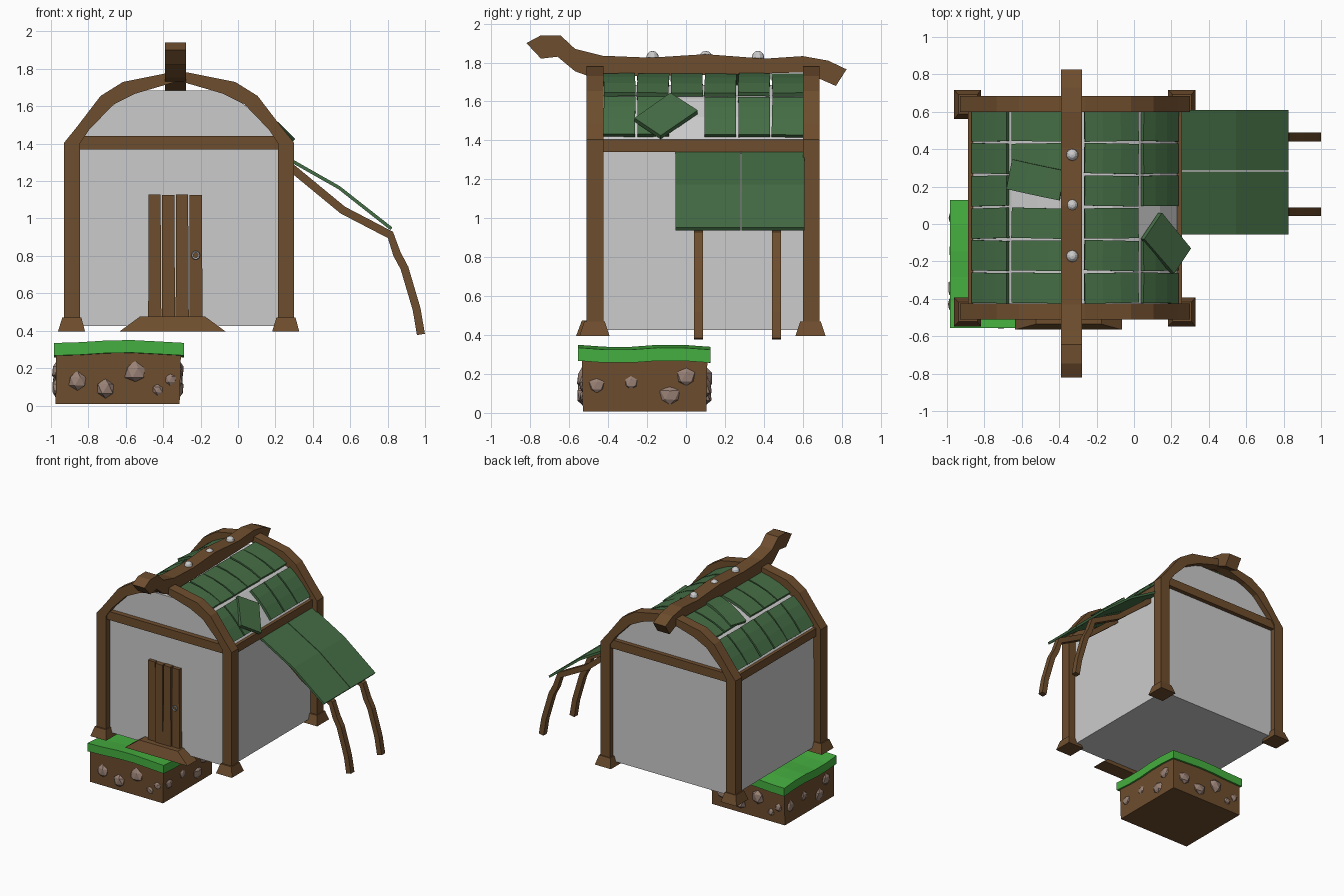
import bpy, bmesh, math, random
from mathutils import Matrix, Vector

if "Cube" in bpy.data.objects:
    bpy.data.objects.remove(bpy.data.objects["Cube"])

random.seed(4)
CX = -0.315  # centre line of the hut


def material(name, rgb):
    m = bpy.data.materials.new(name)
    m.diffuse_color = (*rgb, 1)
    m.use_nodes = True
    m.node_tree.nodes["Principled BSDF"].inputs["Base Color"].default_value = m.diffuse_color
    return m


WOOD = material("wood", (0.155, 0.075, 0.027))
TILE = material("tile_green", (0.06, 0.155, 0.06))
GRASS = material("grass", (0.06, 0.43, 0.05))
ROCK = material("rock", (0.32, 0.22, 0.18))


def finish(name, bm, mat=None):
    bmesh.ops.recalc_face_normals(bm, faces=bm.faces)
    me = bpy.data.meshes.new(name)
    bm.to_mesh(me)
    bm.free()
    if mat:
        me.materials.append(mat)
    ob = bpy.data.objects.new(name, me)
    bpy.context.collection.objects.link(ob)
    return ob


def loft(name, ring_a, ring_b, mat=None):
    """Closed solid between two matching outlines."""
    bm = bmesh.new()
    a = [bm.verts.new(p) for p in ring_a]
    b = [bm.verts.new(p) for p in ring_b]
    bm.faces.new(a)
    bm.faces.new(b[::-1])
    for i in range(len(a)):
        j = (i + 1) % len(a)
        bm.faces.new((a[i], b[i], b[j], a[j]))
    return finish(name, bm, mat)


def prism_y(name, pts, y0, y1, mat=None):
    return loft(name, [(x, y0, z) for x, z in pts], [(x, y1, z) for x, z in pts], mat)


def frustum(name, x, y, z, tx, ty, mat=None):
    def rect(x, y, z):
        return [(x[0], y[0], z), (x[1], y[0], z), (x[1], y[1], z), (x[0], y[1], z)]
    return loft(name, rect(x, y, z[0]), rect(tx, ty, z[1]), mat)


def box(name, x, y, z, mat=None):
    return frustum(name, x, y, z, x, y, mat)


def ribbon(path, w):
    """Outline of a band of thickness w that follows a path."""
    up, down = [], []
    for i, p in enumerate(path):
        t = Vector(path[min(i + 1, len(path) - 1)]) - Vector(path[max(i - 1, 0)])
        n = Vector((-t.y, t.x)).normalized() * w / 2
        up.append(tuple(Vector(p) + n))
        down.append(tuple(Vector(p) - n))
    return up + down[::-1]


def mirrored(half):
    """Outline from half profile (offset from centre, z), listed from the top down."""
    return [(CX - u, z) for u, z in half[::-1]] + [(CX + u, z) for u, z in half]


# Walls, gables and inner roof in one solid
ROOF = [(0.0, 1.725), (0.2, 1.685), (0.34, 1.615), (0.455, 1.52), (0.55, 1.40)]
prism_y("walls", mirrored(ROOF[1:] + [(0.555, 0.425)]), -0.46, 0.64)

# Arched frames with tie beams, posts and flared feet
outer = [(0.05, 1.78), (0.30, 1.73), (0.42, 1.655), (0.55, 1.485), (0.615, 1.405), (0.615, 0.45)]
inner = [(0.02, 1.73), (0.235, 1.667), (0.35, 1.61), (0.48, 1.475), (0.53, 1.40), (0.53, 0.45)]
for end, y0, y1 in (("front", -0.51, -0.425), ("back", 0.60, 0.685)):
    prism_y(end + "_arch_frame", mirrored(outer) + mirrored(inner)[::-1], y0, y1, WOOD)
    box(end + "_tie_beam", (CX - 0.56, CX + 0.56), (y0 + 0.01, y1 - 0.01), (1.37, 1.44), WOOD)
    yc = (y0 + y1) / 2
    for side, s in (("left", -1), ("right", 1)):
        xc = CX + s * 0.5725
        frustum(f"{end}_{side}_foot", (xc - 0.075, xc + 0.07), (yc - 0.08, yc + 0.075), (0.395, 0.47),
                (xc - 0.052, xc + 0.05), (yc - 0.055, yc + 0.05), WOOD)
for side, s in (("left", -1), ("right", 1)):
    xs = sorted((CX + s * 0.53, CX + s * 0.572))
    box(side + "_eave_beam", xs, (-0.43, 0.61), (1.34, 1.405), WOOD)

# Crooked ridge beam with bolts
ridge = [(-0.82, 1.90), (-0.745, 1.94), (-0.645, 1.94), (-0.57, 1.87), (-0.43, 1.835), (-0.185, 1.825),
         (0.1, 1.843), (0.405, 1.82), (0.6, 1.833), (0.73, 1.81), (0.825, 1.765), (0.77, 1.68), (0.61, 1.75),
         (0.1, 1.735), (-0.5, 1.73), (-0.57, 1.755), (-0.66, 1.83), (-0.745, 1.82)]
loft("ridge_beam", [(-0.39, y, z) for y, z in ridge], [(-0.278, y, z) for y, z in ridge], WOOD)
for i, y in enumerate((-0.172, 0.102, 0.37)):
    bm = bmesh.new()
    bmesh.ops.create_uvsphere(bm, u_segments=10, v_segments=6, radius=0.032,
                              matrix=Matrix.Translation((-0.33, y, 1.828)))
    finish(f"ridge_bolt_{i}", bm)


# Roof tiles bent over the arch
def roof_z(u):
    for (u0, z0), (u1, z1) in zip(ROOF, ROOF[1:]):
        if u <= u1:
            return z0 + (z1 - z0) * (u - u0) / (u1 - u0)
    return ROOF[-1][1]


def tile(name, s, u0, u1, yc, angle=0.0, lift=0.0):
    path = [(CX + s * u, roof_z(u) + 0.014 + lift)
            for u in (u0 + (u1 - u0) * k / 3 for k in range(4))]
    ob = prism_y(name, ribbon(path, 0.022), yc - 0.081, yc + 0.081, TILE)
    um = (u0 + u1) / 2
    c = Vector((CX + s * um, yc, roof_z(um)))
    n = Vector((s * (roof_z(u0) - roof_z(u1)), 0, u1 - u0)).normalized()
    ob.data.transform(Matrix.Translation(c) @ Matrix.Rotation(angle, 4, n) @ Matrix.Translation(-c))


for side, s in (("left", -1), ("right", 1)):
    for row, (u0, u1) in enumerate(((0.05, 0.335), (0.36, 0.545))):
        for col in range(6):
            yc = -0.342 + 0.173 * col
            jit = random.uniform(-0.025, 0.025)
            name = f"{side}_tile_{row}_{col}"
            if (side, row, col) == ("right", 1, 2):
                continue
            if (side, row, col) == ("left", 0, 3):
                tile(name, s, u0 + 0.015, u1 + 0.015, yc + 0.06, -0.2, 0.022)
            else:
                tile(name, s, u0, u1, yc, jit, random.uniform(0, 0.006))

# Slipped tile on the right slope
slip = [Vector(p) for p in ((0.04, -0.08, 1.63), (0.135, 0.06, 1.54), (0.29, -0.13, 1.41), (0.20, -0.265, 1.50))]
off = Vector((0.015, 0, 0.015))
loft("slipped_tile", [p + off for p in slip], [p - off * 0.3 for p in slip], TILE)

# Side awning and its bent poles
for i, (y0, y1) in enumerate(((-0.055, 0.281), (0.286, 0.61))):
    prism_y(f"awning_sheet_{i}", ribbon([(0.24, 1.335), (0.54, 1.165), (0.82, 0.945)], 0.018), y0, y1, TILE)
pole = [(0.22, 1.325), (0.56, 1.045), (0.815, 0.912), (0.85, 0.81), (0.89, 0.735), (0.955, 0.515), (0.978, 0.38)]
for i, y in enumerate((0.065, 0.465)):
    prism_y(f"awning_pole_{i}", ribbon(pole, 0.043), y - 0.023, y + 0.023, WOOD)

# Plank door, ring handle and doorstep
for i in range(4):
    x = -0.48 + i * 0.0735
    d = random.uniform(-0.006, 0.006)
    frustum(f"door_plank_{i}", (x, x + 0.07), (-0.492 + d, -0.45), (0.46, 1.128 - 0.003 * (i % 2)),
            (x + 0.001, x + 0.066), (-0.492 + d, -0.45), WOOD)
bpy.ops.mesh.primitive_torus_add(major_radius=0.018, minor_radius=0.006, major_segments=10, minor_segments=5,
                                 location=(-0.226, -0.503, 0.803), rotation=(math.pi / 2, 0, 0))
bpy.context.object.name = "door_handle"
frustum("doorstep", (-0.635, -0.065), (-0.565, -0.44), (0.395, 0.475), (-0.525, -0.175), (-0.535, -0.44), WOOD)

# Earth block with a wavy grass cap
frustum("earth_block", (-0.975, -0.312), (-0.53, 0.105), (0.008, 0.29), (-0.972, -0.305), (-0.535, 0.11), WOOD)
bm = bmesh.new()
bmesh.ops.create_grid(bm, x_segments=5, y_segments=5, size=1)
top = bmesh.ops.extrude_face_region(bm, geom=bm.faces[:])["geom"]
top = {v for v in top if isinstance(v, bmesh.types.BMVert)}
for v in bm.verts:
    x, y = v.co.x, v.co.y
    wave = 0.008 * math.sin(3 * x + 1.3) + 0.007 * math.sin(4 * y)
    v.co = (-0.637 + 0.347 * x, -0.214 + 0.341 * y, (0.337 if v in top else 0.27) + wave)
finish("grass_cap", bm, GRASS)

# Stones set into the four earth faces: position along the face, height, radius
STONES = [(-0.22, 0.13, 0.055), (-0.07, 0.09, 0.056), (0.09, 0.178, 0.06), (0.21, 0.085, 0.033), (0.277, 0.14, 0.035)]
SIDE_STONES = [(-0.245, 0.14, 0.045), (-0.07, 0.155, 0.04), (0.13, 0.09, 0.054), (0.215, 0.185, 0.052)]
for f in range(4):
    for i, (t, z, r) in enumerate(STONES if f % 2 == 0 else SIDE_STONES):
        spot = ((t, -0.317), (0.327, t), (-t, 0.317), (-0.333, -t))[f]
        bm = bmesh.new()
        bmesh.ops.create_icosphere(bm, subdivisions=1, radius=r)
        for v in bm.verts:
            v.co *= random.uniform(0.85, 1.1)
        bmesh.ops.scale(bm, vec=(1, 0.55, 1) if f % 2 == 0 else (0.45, 1, 1), verts=bm.verts)
        bmesh.ops.translate(bm, vec=(-0.639 + spot[0], -0.213 + spot[1], z), verts=bm.verts)
        finish(f"stone_{f}_{i}", bm, ROCK)
